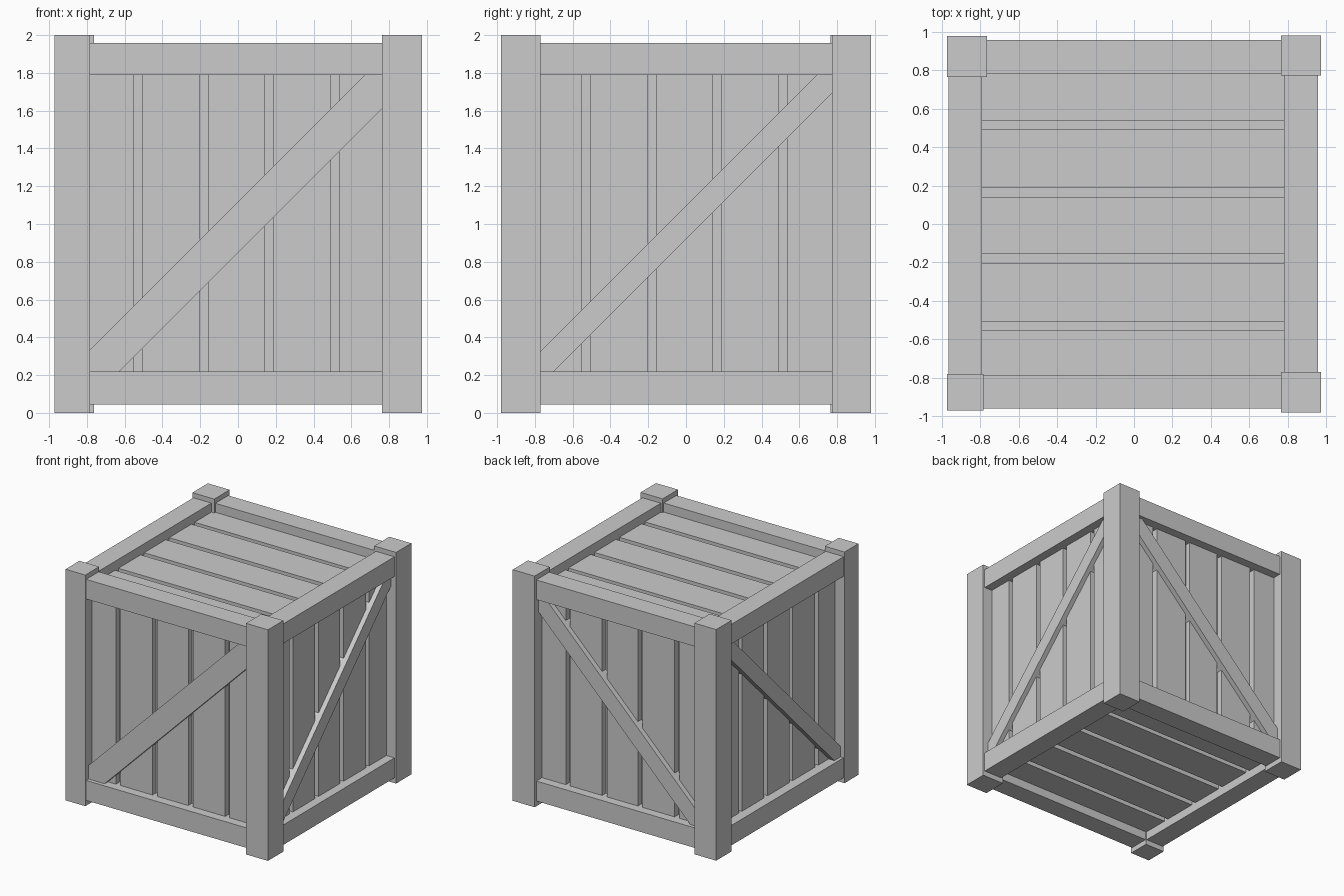
import bpy
import math
from mathutils import Matrix, Vector

if "Cube" in bpy.data.objects:
    bpy.data.objects.remove(bpy.data.objects["Cube"])


def box(name, x, y, z, matrix=None):
    """Box from (min, max) ranges, optionally transformed."""
    bpy.ops.mesh.primitive_cube_add(size=1)
    ob = bpy.context.object
    ob.name = name
    size = [r[1] - r[0] for r in (x, y, z)]
    mid = Vector([(r[0] + r[1]) / 2 for r in (x, y, z)])
    m = Matrix.Translation(mid) @ Matrix.Diagonal((*size, 1))
    ob.data.transform(matrix @ m if matrix else m)
    return ob


# Closed inner box seen at the bottom of the gaps
CORE, FACE = 0.83, 0.88
box("inner_box", (-CORE, CORE), (-CORE, CORE), (1 - CORE, 1 + CORE))

# Five planks on each of the six sides
planks = [(-0.855, -0.552), (-0.507, -0.202), (-0.155, 0.14),
          (0.187, 0.493), (0.535, 0.855)]
inner = (1 - CORE, 1 + CORE)
for a, b in planks:
    box("front_plank", (a, b), (-FACE, -CORE), inner)
    box("back_plank", (a, b), (CORE, FACE), inner)
    box("left_plank", (-FACE, -CORE), (a, b), inner)
    box("right_plank", (CORE, FACE), (a, b), inner)
    box("top_plank", (-CORE, CORE), (a, b), (1 + CORE, 1 + FACE))
    box("bottom_plank", (-CORE, CORE), (a, b), (1 - FACE, 1 - CORE))

# Corner posts, each slightly different in the plan
box("front_left_post", (-0.972, -0.783), (-0.97, -0.78), (0, 2))
box("front_right_post", (0.763, 0.973), (-0.98, -0.77), (0, 2))
box("back_left_post", (-0.972, -0.763), (0.765, 0.976), (0, 2))
box("back_right_post", (0.763, 0.973), (0.772, 0.98), (0, 2))

# Horizontal rails at the bottom and top
for level, z in (("bottom", (0.045, 0.218)), ("top", (1.788, 1.958))):
    box(level + "_front_rail", (-0.8, 0.8), (-0.958, -0.785), z)
    box(level + "_back_rail", (-0.8, 0.8), (0.78, 0.957), z)
    box(level + "_left_rail", (-0.963, -0.79), (-0.8, 0.8), z)
    box(level + "_right_rail", (0.78, 0.957), (-0.8, 0.8), z)


# Diagonal braces, rising towards +x or +y
def brace(name, axis, depth, width, centre_z):
    half, w = 0.8 * math.sqrt(2), width / 2
    if axis == "x":
        m = Matrix.Translation((0, 0, centre_z)) @ Matrix.Rotation(-math.pi / 4, 4, "Y")
        box(name, (-half, half), depth, (-w, w), m)
    else:
        m = Matrix.Translation((0, 0, centre_z)) @ Matrix.Rotation(math.pi / 4, 4, "X")
        box(name, depth, (-half, half), (-w, w), m)


brace("front_brace", "x", (-0.925, -0.83), 0.192, 0.983)
brace("back_brace", "x", (0.83, 0.925), 0.14, 1.005)
brace("left_brace", "y", (-0.935, -0.83), 0.125, 1.0)
brace("right_brace", "y", (0.83, 0.922), 0.125, 1.008)
